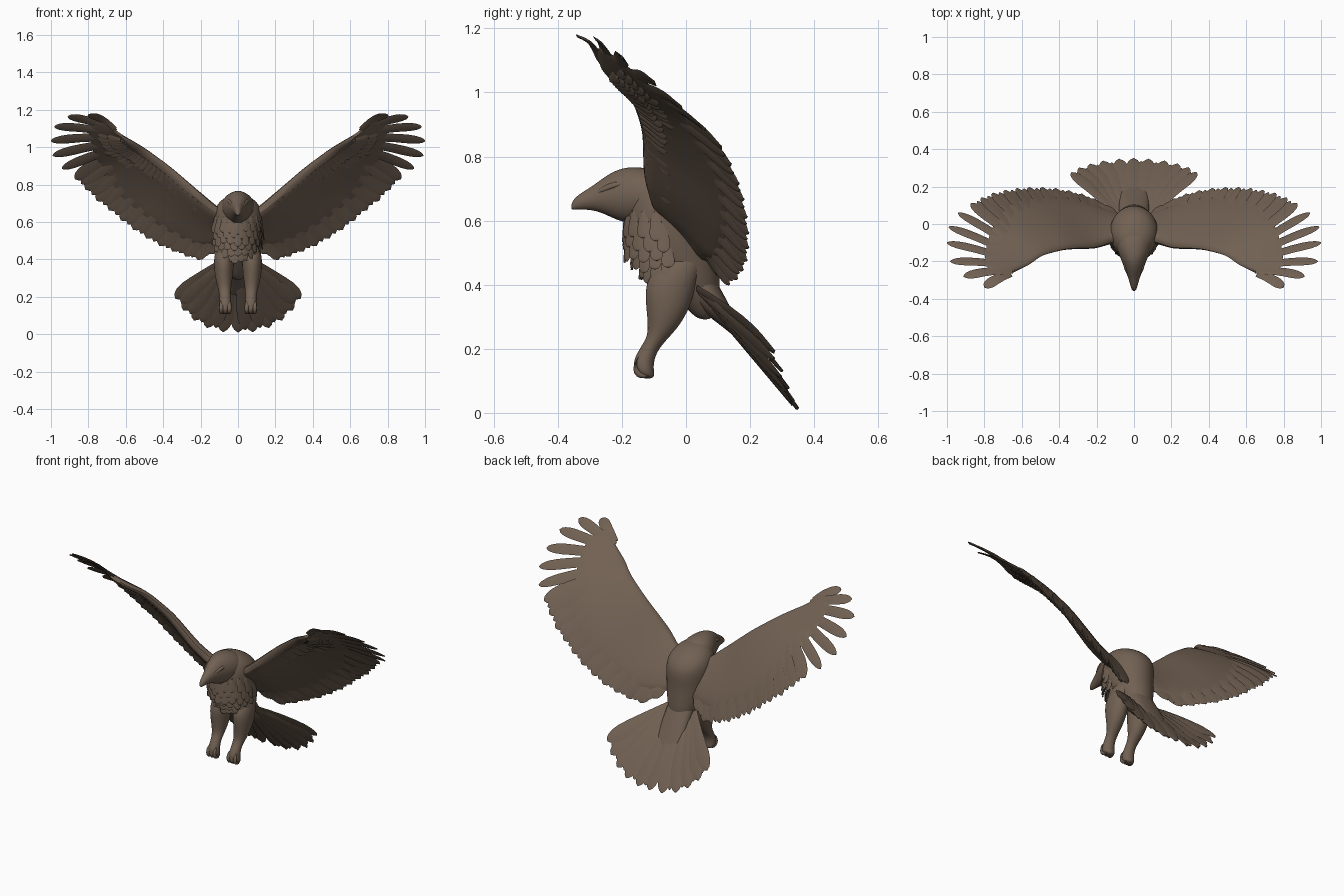
import bpy, bmesh, math, random
from mathutils import Vector as V

if "Cube" in bpy.data.objects:
    bpy.data.objects.remove(bpy.data.objects["Cube"])

random.seed(4)
brown = bpy.data.materials.new("feather brown")
brown.diffuse_color = (0.165, 0.118, 0.085, 1)
brown.use_nodes = True
brown.node_tree.nodes["Principled BSDF"].inputs["Base Color"].default_value = brown.diffuse_color


def loft(bm, rings):
    """Skin a list of closed rings and cap both ends."""
    rows = [[bm.verts.new(p) for p in r] for r in rings]
    n = len(rows[0])
    for a, b in zip(rows, rows[1:]):
        for i in range(n):
            bm.faces.new((a[i], a[(i + 1) % n], b[(i + 1) % n], b[i]))
    bm.faces.new(rows[0][::-1])
    bm.faces.new(rows[-1])


def ellipse(c, a, b, n=16):
    """Ring about centre c with half axes a and b."""
    c, a, b = V(c), V(a), V(b)
    return [c + a * math.cos(k * math.tau / n) + b * math.sin(k * math.tau / n) for k in range(n)]


def finish(bm, name, mirror=False, subsurf=0):
    bmesh.ops.recalc_face_normals(bm, faces=bm.faces)
    me = bpy.data.meshes.new(name)
    bm.to_mesh(me)
    bm.free()
    me.materials.append(brown)
    ob = bpy.data.objects.new(name, me)
    bpy.context.collection.objects.link(ob)
    bpy.ops.object.select_all(action='DESELECT')
    ob.select_set(True)
    bpy.context.view_layer.objects.active = ob
    bpy.ops.object.shade_smooth_by_angle(angle=math.radians(50))
    if subsurf:
        ob.modifiers.new("smooth", 'SUBSURF').levels = subsurf
        ob.modifiers["smooth"].render_levels = subsurf
    if mirror:
        ob.modifiers.new("mirror", 'MIRROR').use_mirror_merge = False
    return ob


def blade(bm, root, tip, side, half, thick=0.006, camber=0.0, tilt=0.12, taper=0.6):
    """One feather: a thin four sided blade with a ridge and a round tip."""
    root, tip = V(root), V(tip)
    axis = (tip - root).normalized()
    side = V(side)
    side = (side - axis * side.dot(axis)).normalized()
    nor = side.cross(axis).normalized()
    if nor.y + nor.z < 0:
        nor = -nor
    side = (side + nor * tilt).normalized()
    rings = []
    for s in (0, .2, .4, .6, .75, .86, .93, .975, 1):
        w = half * (taper + (1 - taper) * min(1, s / .7))
        if s > .75:
            w *= math.sqrt(max(.01, 1 - ((s - .75) / .25) ** 2))
        c = root.lerp(tip, s) + nor * camber * math.sin(math.pi * s)
        t = nor * thick * (1 - .5 * s)
        rings.append([c - side * w, c + t, c + side * w, c - t])
    loft(bm, rings)


# Body: stacked rings (z, y centre, half width, half depth)
BODY = [(.29, .06, .02, .02), (.32, .05, .05, .045), (.38, .03, .085, .08), (.46, -.01, .112, .115),
        (.54, -.045, .128, .145), (.62, -.045, .135, .15), (.68, -.055, .125, .13),
        (.725, -.08, .085, .085), (.745, -.09, .04, .04)]
bm = bmesh.new()
loft(bm, [ellipse((0, y, z), (rx, 0, 0), (0, ry, 0)) for z, y, rx, ry in BODY])
finish(bm, "body", subsurf=2)

# Head and beak: rings along y (y, z centre, half width, half height)
HEAD = [(-.02, .66, .06, .06), (-.08, .675, .10, .085), (-.15, .68, .088, .09), (-.20, .68, .066, .088),
        (-.25, .68, .047, .062), (-.29, .671, .03, .038), (-.33, .66, .02, .026),
        (-.352, .65, .012, .016), (-.358, .642, .005, .007)]
bm = bmesh.new()
loft(bm, [ellipse((0, y, z), (rx, 0, 0), (0, 0, rz)) for y, z, rx, rz in HEAD])
finish(bm, "head", subsurf=2)

# Brow ridges
bm = bmesh.new()
loft(bm, [ellipse((x, y, z), (r, 0, 0), (0, 0, r), 8) for x, y, z, r in
          ((.05, -.19, .715, .008), (.047, -.225, .712, .012), (.035, -.26, .697, .01), (.026, -.285, .685, .003))])
finish(bm, "brow", mirror=True, subsurf=1)

# Legs: feathered thigh, thin shank and clenched foot (z, x, y, half width, half depth)
LEG = [(.50, .07, .0, .03, .04), (.46, .072, -.02, .048, .075), (.40, .076, -.05, .056, .083),
       (.33, .076, -.055, .053, .072), (.27, .074, -.07, .042, .05), (.235, .071, -.088, .034, .035),
       (.20, .069, -.115, .029, .031), (.165, .068, -.132, .034, .033), (.135, .068, -.132, .037, .032),
       (.115, .068, -.122, .03, .026), (.107, .068, -.12, .012, .012)]
bm = bmesh.new()
loft(bm, [ellipse((x, y, z), (rx, 0, 0), (0, ry, 0), 12) for z, x, y, rx, ry in LEG])
finish(bm, "leg", mirror=True, subsurf=2)

# Toes curled under the foot
bm = bmesh.new()
for dx in (-.022, 0, .022):
    loft(bm, [ellipse((.068 + dx, y, z), (r, 0, 0), (0, r * .5, r * .8), 8) for y, z, r in
              ((-.145, .18, .007), (-.161, .155, .012), (-.158, .13, .012), (-.14, .114, .011), (-.115, .113, .005))])
finish(bm, "toes", mirror=True, subsurf=1)

# Wing columns: feather tips from the body outwards
TIPS = [V(p) for p in (
    (.15, .10, .43), (.215, .135, .40), (.28, .16, .418), (.35, .178, .445), (.42, .19, .475),
    (.49, .195, .515), (.56, .195, .56), (.625, .19, .61), (.69, .18, .665), (.755, .165, .715),
    (.815, .14, .775), (.87, .11, .83), (.94, .06, .885), (.99, -.015, .955), (1.0, -.10, 1.033),
    (.982, -.20, 1.11), (.91, -.28, 1.165), (.80, -.337, 1.175))]
ARM = [V(p) for p in ((.10, -.09, .67), (.20, -.125, .755), (.36, -.13, .895), (.49, -.165, .99),
                      (.56, -.215, 1.03), (.65, -.26, 1.08))]
N = len(TIPS)


def arm(u):
    i = min(int(u), len(ARM) - 2)
    return ARM[i].lerp(ARM[i + 1], u - i)


ROOTS = [arm(3.2 * i / 10 if i < 11 else 3.2 + 1.8 * (i - 10) / (N - 11)) for i in range(N)]
SPAN = [(TIPS[min(i + 1, N - 1)] - TIPS[max(i - 1, 0)]).normalized() for i in range(N)]


def surface(i, f):
    """Point on the cambered wing and its upward normal."""
    d = TIPS[i] - ROOTS[i]
    span = SPAN[i] - d.normalized() * SPAN[i].dot(d.normalized())
    n = span.cross(d).normalized()
    if i < 13 and n.y + n.z < 0:
        n = -n
    if i >= 13 and n.z < 0:
        n = -n
    return ROOTS[i] + d * f + n * .02 * math.sin(math.pi * f), n


# Wing blade: solid tapering section under the feathers
bm = bmesh.new()
F = (.05, .16, .35, .6, .8, 1)
rings = [[V((.02, p.y, p.z)) for p in ([V((0, -.09, .66))] + [V((0, -.06 + .12 * f, .70 - .25 * f)) for f in F]
                                       + [V((0, -.09 + .12 * f, .64 - .22 * f)) for f in F[-2::-1]])]]
for i in range(N):
    reach = .86 if i < 9 else .86 - .30 * min(1, (i - 8) / 5)
    thick = .034 * (1 - i / N) + .010
    up, low = [], []
    for f in F:
        p, n = surface(i, f * reach)
        t = thick * (1 - f) ** .8 * (1 if f > .1 else .85) + .003
        up.append(p + n * t * .6)
        low.append(p - n * t)
    rings.append([surface(i, -.02)[0]] + up + low[-2::-1])
loft(bm, rings)
finish(bm, "wing_blade", mirror=True, subsurf=1)

# Flight feathers
bm = bmesh.new()
for i in range(N):
    finger = i >= 12
    r = surface(i, .1)[0]
    half = .031 if finger else .047
    blade(bm, r, TIPS[i], SPAN[i], half, .008, .016, .12, .55 if not finger else .8)
    # Shorter feather filling the gap to the next one
    if i < 11:
        blade(bm, r.lerp(surface(i + 1, .1)[0], .5), TIPS[i].lerp(TIPS[i + 1], .5) * .985 + r * .015,
              SPAN[i], .036, .007, .010, .12)
finish(bm, "flight_feathers", mirror=True)

# Small covert feathers in rows under the arm
bm = bmesh.new()
for f0, f1, drop in ((.08, .27, .018), (.16, .40, .010)):
    for i in range(N - 3):
        for k in (0, .5):
            a, na = surface(i, f0)
            b, nb = surface(i + 1, f0)
            c, _ = surface(i, f1 + random.uniform(-.03, .03))
            d, _ = surface(i + 1, f1)
            low = drop + .012 * (1 - i / N)
            blade(bm, a.lerp(b, k) - na * low, c.lerp(d, k) - na * low, SPAN[i], .022, .006, 0, .25)
finish(bm, "wing_coverts", mirror=True)

# Tail fan
HALF = [(0, .35, .012), (.08, .346, .014), (.165, .336, .036), (.235, .32, .076), (.292, .30, .13), (.333, .275, .192)]
bm = bmesh.new()
for k, sgn in [(i, s) for i in range(6) for s in (1, -1) if i or s > 0]:
    x, y, z = HALF[k]
    blade(bm, (sgn * x * .24, .04, .385), (sgn * x, y, z), (1, 0, .6 * sgn * k / 5), .045, .010, .012, -.1 * sgn, .5)
    if k < 5:
        a, b = V(HALF[k]), V(HALF[k + 1])
        m = a.lerp(b, .5) * .97
        blade(bm, (sgn * m.x * .24, .045, .375), (sgn * m.x, m.y - .004, m.z + .012), (1, 0, .5 * sgn * k / 5),
              .038, .009, 0, .1 * sgn, .5)
finish(bm, "tail_feathers")

# Tail base joining the fan to the back
bm = bmesh.new()
loft(bm, [ellipse((0, y, z), (rx, 0, 0), (0, r * .6, r), 12) for y, z, rx, r in
          ((-.02, .46, .08, .07), (.04, .40, .085, .055), (.10, .33, .085, .036), (.16, .255, .08, .016), (.20, .205, .06, .006))])
finish(bm, "tail_base", subsurf=1)

# Ragged breast feathers following the front of the body
bm = bmesh.new()
for row in range(6):
    z = .61 - .032 * row
    j = next(i for i in range(len(BODY) - 1) if BODY[i + 1][0] >= z)
    t = (z - BODY[j][0]) / (BODY[j + 1][0] - BODY[j][0])
    y, rx, ry = (BODY[j][c] * (1 - t) + BODY[j + 1][c] * t for c in (1, 2, 3))
    for k in range(-4, 5):
        a = (k + .5 * (row % 2)) * .3
        out = V((math.sin(a), -math.cos(a), 0))
        p = V((rx * out.x, y + ry * out.y, z))
        tip = p + V((out.x * .012, .012 + out.y * .014, -.06 - random.uniform(0, .018)))
        blade(bm, p - out * .008 + V((0, 0, .02)), tip, (math.cos(a), math.sin(a), 0), .021, .007, 0, .2)
finish(bm, "breast_feathers")
